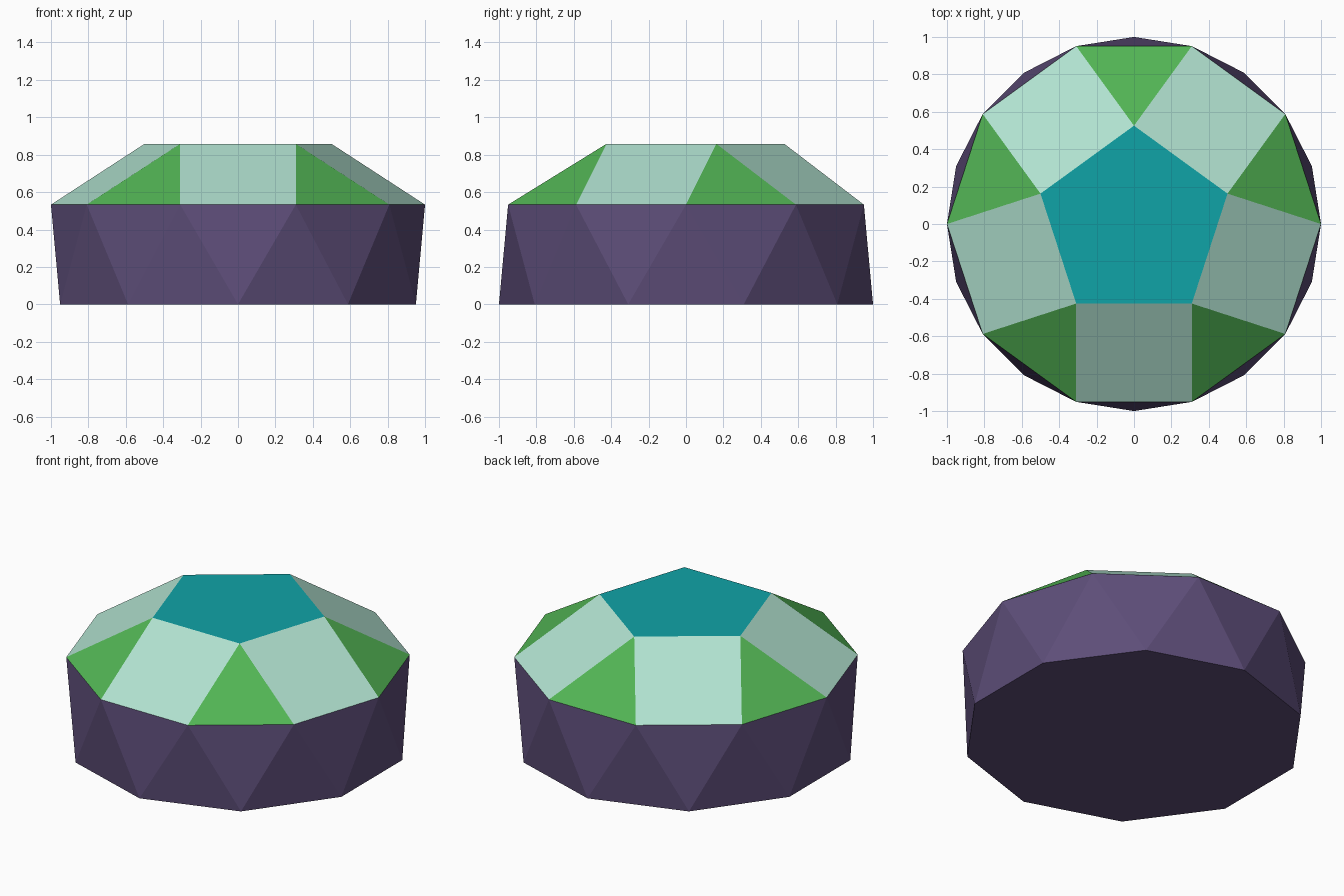
import bpy, bmesh
from math import sin, cos, pi, radians, sqrt

if "Cube" in bpy.data.objects:
    bpy.data.objects.remove(bpy.data.objects["Cube"])

EDGE = 2 * sin(pi / 10)                    # every edge has the same length
R_PENT = EDGE / (2 * sin(pi / 5))
H_BAND = sqrt(EDGE**2 - (2 * sin(pi / 20))**2)
H_CAP = sqrt(EDGE**2 - (cos(pi / 10) - R_PENT * cos(pi / 5))**2)

bm = bmesh.new()


def ring(n, radius, z, start):
    return [bm.verts.new((radius * cos(radians(start) + 2 * pi * i / n),
                          radius * sin(radians(start) + 2 * pi * i / n), z))
            for i in range(n)]


def face(verts, mat):
    bm.faces.new(verts).material_index = mat


bottom = ring(10, 1, 0, 18)
middle = ring(10, 1, H_BAND, 0)
top = ring(5, R_PENT, H_BAND + H_CAP, 90)

# Base and band of twenty triangles
face(bottom[::-1], 0)
for i in range(10):
    j = (i + 1) % 10
    face((middle[i], bottom[i], middle[j]), 0)
    face((bottom[i], bottom[j], middle[j]), 0)

# Cap: alternating triangles and squares around a pentagon
for k in range(5):
    a, b, c = [(2 + 2 * k + s) % 10 for s in (0, 1, 2)]
    face((middle[a], middle[b], top[k]), 1)
    face((middle[b], middle[c], top[(k + 1) % 5], top[k]), 2)
face(top, 3)

bmesh.ops.recalc_face_normals(bm, faces=bm.faces)
mesh = bpy.data.meshes.new("faceted_solid")
bm.to_mesh(mesh)
bm.free()

# Colours
for name, colour in (("purple", (0.11, 0.075, 0.19, 1)),
                     ("green", (0.085, 0.46, 0.09, 1)),
                     ("mint", (0.44, 0.76, 0.63, 1)),
                     ("teal", (0.005, 0.37, 0.39, 1))):
    mat = bpy.data.materials.new(name)
    mat.diffuse_color = colour
    mat.use_nodes = True
    mat.node_tree.nodes["Principled BSDF"].inputs["Base Color"].default_value = mat.diffuse_color
    mesh.materials.append(mat)

solid = bpy.data.objects.new("faceted_solid", mesh)
bpy.context.collection.objects.link(solid)
